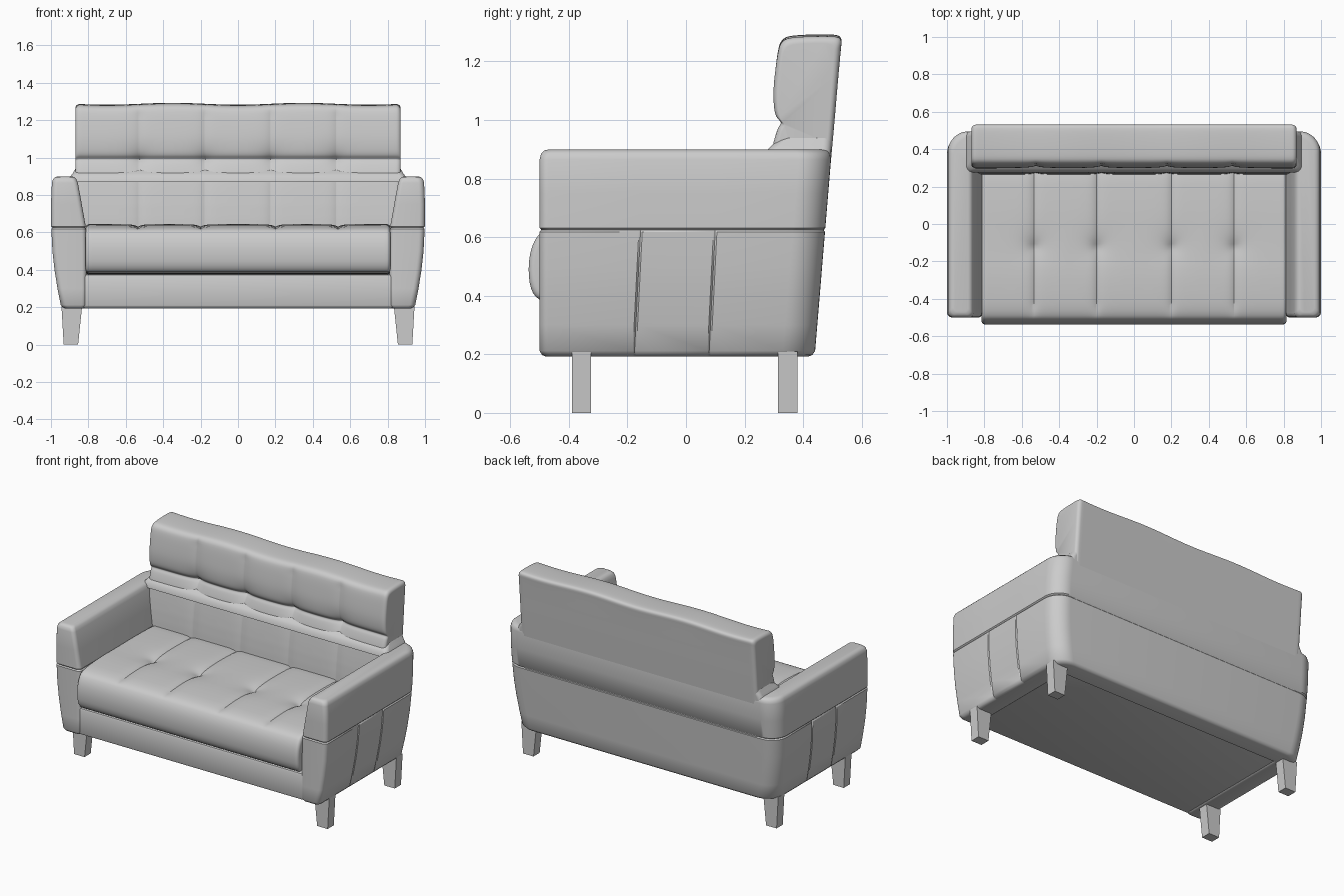
import bpy, bmesh, math

cube = bpy.data.objects.get("Cube")
if cube:
    bpy.data.objects.remove(cube, do_unlink=True)

grey = bpy.data.materials.new("upholstery grey")
grey.use_nodes = True
grey.diffuse_color = (0.6, 0.6, 0.6, 1)
grey.node_tree.nodes["Principled BSDF"].inputs["Base Color"].default_value = (0.6, 0.6, 0.6, 1)


def loft(name, rings, angle=40):
    """Skin a list of equal closed rings and cap both ends."""
    bm = bmesh.new()
    rows = [[bm.verts.new(p) for p in ring] for ring in rings]
    n = len(rows[0])
    for a, b in zip(rows, rows[1:]):
        for i in range(n):
            j = (i + 1) % n
            bm.faces.new((a[i], a[j], b[j], b[i]))
    bm.faces.new(rows[0][::-1])
    bm.faces.new(rows[-1])
    bmesh.ops.recalc_face_normals(bm, faces=bm.faces)
    mesh = bpy.data.meshes.new(name)
    bm.to_mesh(mesh)
    bm.free()
    mesh.materials.append(grey)
    obj = bpy.data.objects.new(name, mesh)
    bpy.context.collection.objects.link(obj)
    bpy.ops.object.select_all(action='DESELECT')
    obj.select_set(True)
    bpy.context.view_layer.objects.active = obj
    bpy.ops.object.shade_smooth_by_angle(angle=math.radians(angle))
    return obj


def arc(cx, cy, r, start, end, n=8):
    return [(cx + r * math.cos(math.radians(start + (end - start) * i / n)),
             cy + r * math.sin(math.radians(start + (end - start) * i / n))) for i in range(n + 1)]


def back_plane(z):
    return 0.44 + 0.083 * (z - 0.2)


def rounded_rect(hx, y0, y1, r):
    return (arc(hx - r, y1 - r, r, 90, 0) + arc(hx - r, y0 + r, r, 0, -90)
            + arc(r - hx, y0 + r, r, -90, -180) + arc(r - hx, y1 - r, r, 180, 90))


def smooth_profile(pts, rounds=2, step=0.02):
    """Cut corners, then divide long edges evenly."""
    for _ in range(rounds):
        cut = []
        for (a, b), (c, d) in zip(pts, pts[1:] + pts[:1]):
            cut += [(a * .75 + c * .25, b * .75 + d * .25), (a * .25 + c * .75, b * .25 + d * .75)]
        pts = cut
    out = []
    for (a, b), (c, d) in zip(pts, pts[1:] + pts[:1]):
        n = max(1, math.ceil(math.hypot(c - a, d - b) / step))
        out += [(a + (c - a) * i / n, b + (d - b) * i / n) for i in range(n)]
    return out


def cushion(name, profile, half, r, lines, shape):
    """Run a side profile across x with rounded ends and tufted shaping."""
    pts = smooth_profile(profile)
    ys, zs = [p[0] for p in pts], [p[1] for p in pts]
    cy, cz = (min(ys) + max(ys)) / 2, (min(zs) + max(zs)) / 2
    hy, hz = max(ys) - cy, max(zs) - cz
    inner = half - r
    xs = {round(-inner + 2 * inner * i / 110, 4) for i in range(111)} | set(lines)
    stations = [(x, 0) for x in sorted(xs)]
    for i in range(1, 6):
        t = math.radians(18 * i)
        x, ins = inner + r * math.sin(t), r * (1 - math.cos(t))
        stations = [(-x, ins)] + stations + [(x, ins)]
    rings = []
    for x, ins in stations:
        dx = min(abs(x - l) for l in lines)
        ring = []
        for y, z in pts:
            y, z = shape(x, y, z, dx)
            ring.append((x, cy + (y - cy) * (1 - ins / hy), cz + (z - cz) * (1 - ins / hz)))
        rings.append(ring)
    return loft(name, rings, 50)


def clamp(v):
    return max(0.0, min(1.0, v))


# Arms and rear shell: one U-shaped plan, lofted upward with a seam groove
def frame_ring(z, xi, xo, ins):
    xi, xo, yf, yb = xi + ins, xo - ins, -0.5 + ins, back_plane(z) - ins
    half = arc(xo - 0.11, yb - 0.11, 0.11, 90, 0, 10)
    for seam in (0.1, -0.155):
        y = seam - 0.05 * (0.625 - z)
        depth = 0.006 if z < 0.625 else 0
        half += [(xo, y + 0.006), (xo - depth, y), (xo, y - 0.006)]
    half += arc(xo - 0.03, yf + 0.03, 0.03, 0, -90, 6)
    half += arc(xi + 0.025, yf + 0.025, 0.025, -90, -180, 6)
    half += [(xi, 0.32)]
    return [(x, y, z) for x, y in half + [(-x, y) for x, y in reversed(half)]]


frame_levels = [
    (.193, .81, .942, .02), (.198, .81, .944, .008), (.212, .81, .948, 0), (.3, .81, .965, 0),
    (.4, .81, .981, 0), (.5, .81, .992, 0), (.618, .812, .998, 0), (.625, .813, .998, .006),
    (.632, .814, .999, 0), (.75, .835, 1.0, 0), (.865, .856, .995, 0), (.885, .86, .994, .005),
    (.895, .86, .993, .014), (.899, .86, .993, .028)]
loft("arms_and_rear_shell", [frame_ring(*level) for level in frame_levels])

# Plinth between the arms, closing the underside
plinth = [(.198, .012), (.202, .004), (.212, 0), (.362, 0), (.372, .004), (.376, .012)]
loft("base_panel", [[(x, y, z) for x, y in rounded_rect(.84 - i, -.493 + i, .42 - i, .012)]
                    for z, i in plinth])

# Seat cushion with four tufts
seat_lines = (-.535, -.2, .2, .535)


def seat_shape(x, y, z, dx):
    if z > 0.56:
        fade = clamp((y + 0.5) / 0.07)
        dip = .013 * math.exp(-dx / .02) + .028 * math.exp(-math.hypot(dx, y + .12) / .05)
        z -= dip * fade
    return y, z


cushion("seat_cushion",
        [(-.485, .375), (-.53, .41), (-.54, .5), (-.525, .58), (-.485, .63), (-.3, .645),
         (-.12, .643), (.1, .645), (.3, .638), (.33, .6), (.33, .375)],
        .815, .02, seat_lines, seat_shape)

# Backrest with a cross seam, vertical grooves and tufts
back_lines = (-.525, -.175, .175, .525)


def back_shape(x, y, z, dx):
    front = clamp((.40 - y) / .06) * clamp((1.28 - z) / .05)
    dip = .01 * math.exp(-dx / .025) + .02 * math.exp(-math.hypot(dx, z - .99) / .05)
    wave = -.005 * math.cos(2 * math.pi * x / .7) * clamp((z - 1.15) / .1)
    return y + dip * front, z + wave


cushion("backrest",
        [(.26, .35), (.262, .65), (.292, .9), (.312, .97), (.325, .988), (.322, .996), (.304, 1.015),
         (.298, 1.07), (.3, 1.13), (.314, 1.24), (.328, 1.272), (.36, 1.285), (.5, 1.289),
         (.533, 1.28), (.528, 1.24), (.499, .9), (.47, .6), (.44, .35)],
        .87, .025, back_lines, back_shape)

# Flared collar where the backrest meets the arms
collar = [(.87, .905, .275), (.9, .895, .28), (.915, .884, .295), (.93, .876, .312), (.945, .866, .335)]
loft("backrest_collar", [[(x, y, z) for x, y in rounded_rect(hx, y0, back_plane(z) - .002, .03)]
                         for z, hx, y0 in collar], 50)

# Tapered legs
for side, s in (("left", 1), ("right", -1)):
    for place, y0, y1 in (("front", -.39, -.325), ("rear", .315, .38)):
        loft(f"{place}_{side}_leg",
             [[(s * x, y, z) for x, y in ((a, y0), (b, y0), (b, y1), (a, y1))]
              for z, a, b in ((0, .855, .932), (.21, .833, .944))], 30)
